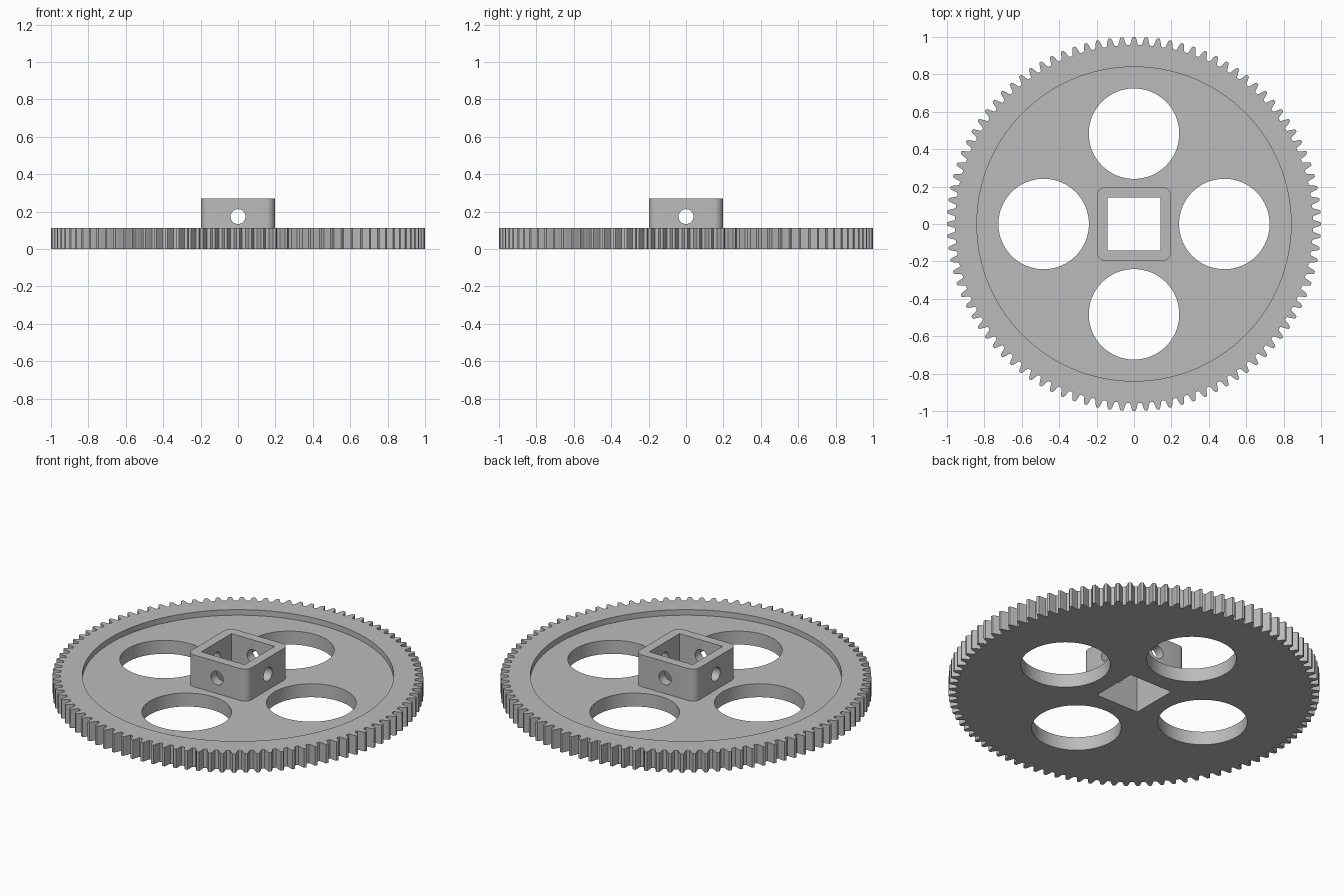
import bpy, bmesh, math

if "Cube" in bpy.data.objects:
    bpy.data.objects.remove(bpy.data.objects["Cube"])

TEETH = 96
RIM_TOP, WEB_TOP, HUB_TOP = 0.113, 0.08, 0.27
ROOT, TIP = 0.957, 1.0

grey = bpy.data.materials.new("grey")
grey.diffuse_color = (0.5, 0.5, 0.5, 1)
grey.use_nodes = True
grey.node_tree.nodes["Principled BSDF"].inputs["Base Color"].default_value = grey.diffuse_color


def prism(name, outline, z0, z1):
    """Extrude a closed xy outline from z0 to z1."""
    bm = bmesh.new()
    face = bm.faces.new([bm.verts.new((x, y, z0)) for x, y in outline])
    top = bmesh.ops.extrude_face_region(bm, geom=[face])["geom"]
    bmesh.ops.translate(bm, vec=(0, 0, z1 - z0),
                        verts=[v for v in top if isinstance(v, bmesh.types.BMVert)])
    bmesh.ops.recalc_face_normals(bm, faces=bm.faces)
    mesh = bpy.data.meshes.new(name)
    bm.to_mesh(mesh)
    bm.free()
    mesh.materials.append(grey)
    obj = bpy.data.objects.new(name, mesh)
    bpy.context.collection.objects.link(obj)
    return obj


def circle(r, n, cx=0, cy=0):
    return [(cx + r * math.cos(2 * math.pi * i / n),
             cy + r * math.sin(2 * math.pi * i / n)) for i in range(n)]


def rounded_square(half, r, n=8):
    c = half - r
    pts = []
    for q, (sx, sy) in enumerate([(1, 1), (-1, 1), (-1, -1), (1, -1)]):
        for i in range(n + 1):
            a = math.pi / 2 * (q + i / n)
            pts.append((sx * c + r * math.cos(a), sy * c + r * math.sin(a)))
    return pts


def gear_outline():
    # Half-tooth profile: (fraction of the pitch from tooth centre, radius)
    half = [(0.11, TIP), (0.19, 0.988), (0.25, 0.976), (0.30, 0.965), (0.36, ROOT)]
    tooth = [(-f, r) for f, r in reversed(half)] + half
    pitch = 2 * math.pi / TEETH
    return [(r * math.cos((i + f) * pitch), r * math.sin((i + f) * pitch))
            for i in range(TEETH) for f, r in tooth]


def combine(target, other, operation):
    mod = target.modifiers.new(operation, 'BOOLEAN')
    mod.operation, mod.solver, mod.object = operation, 'EXACT', other
    bpy.context.view_layer.objects.active = target
    bpy.ops.object.modifier_apply(modifier=mod.name)
    bpy.data.objects.remove(other)


# Toothed disc with a recessed web
gear = prism("gear_wheel", gear_outline(), 0, RIM_TOP)
combine(gear, prism("recess_cutter", circle(0.84, 128), WEB_TOP, 0.3), 'DIFFERENCE')

# Four round lightening holes
for k in range(4):
    a = k * math.pi / 2
    hole = circle(0.242, 64, 0.483 * math.cos(a), 0.483 * math.sin(a))
    combine(gear, prism("hole_cutter", hole, -0.1, 0.3), 'DIFFERENCE')

# Square hub with rounded corners and a square bore
combine(gear, prism("hub", rounded_square(0.197, 0.045), 0.04, HUB_TOP), 'UNION')
h = 0.142
combine(gear, prism("bore_cutter", [(h, h), (-h, h), (-h, -h), (h, -h)], -0.1, 0.4),
        'DIFFERENCE')

# Set-screw holes through all four hub walls
for rot in [(math.pi / 2, 0, 0), (0, math.pi / 2, 0)]:
    pin = prism("screw_cutter", circle(0.04, 32), -0.3, 0.3)
    pin.rotation_euler = rot
    pin.location.z = 0.173
    bpy.context.view_layer.update()
    combine(gear, pin, 'DIFFERENCE')

# Smooth round walls, crisp edges
bpy.ops.object.select_all(action='DESELECT')
gear.select_set(True)
bpy.context.view_layer.objects.active = gear
bpy.ops.object.shade_smooth_by_angle(angle=math.radians(20))
